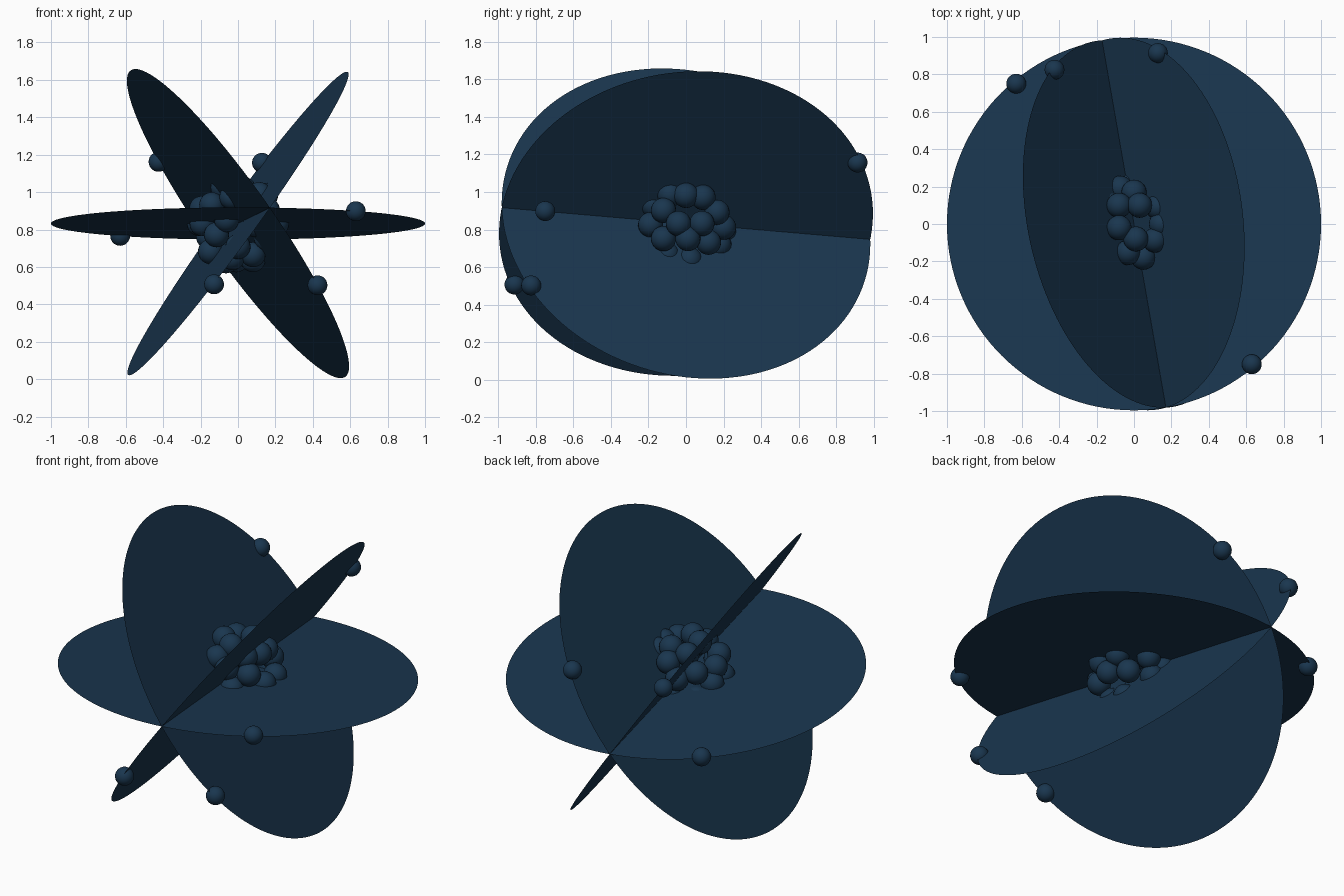
import bpy, math
from mathutils import Vector

if "Cube" in bpy.data.objects:
    bpy.data.objects.remove(bpy.data.objects["Cube"])

CENTRE = Vector((0, 0, 0.832))
navy = bpy.data.materials.new("navy")
navy.diffuse_color = (0.010, 0.037, 0.078, 1)
navy.use_nodes = True
navy.node_tree.nodes["Principled BSDF"].inputs["Base Color"].default_value = navy.diffuse_color


def finish(name, smooth=False):
    ob = bpy.context.object
    ob.name = name
    ob.data.materials.append(navy)
    if smooth:
        bpy.ops.object.shade_smooth()
    return ob


def ball(name, offset, r):
    bpy.ops.mesh.primitive_uv_sphere_add(segments=24, ring_count=14, radius=r,
                                         location=CENTRE + offset)
    return finish(name, True)


# Three filled orbit discs crossing on one shared diameter
normals = [(0, 0.086, 0.996), (0.807, 0.189, 0.565), (-0.807, -0.09, 0.585)]
for i, n in enumerate(normals):
    rot = Vector((0, 0, 1)).rotation_difference(Vector(n)).to_euler()
    bpy.ops.mesh.primitive_circle_add(vertices=128, radius=1, fill_type='NGON',
                                      location=CENTRE, rotation=rot)
    finish(f"orbit_disc_{i + 1}")

# Electrons in opposite pairs on the disc rims
for i, p in enumerate([(0.63, -0.75, 0.066), (0.128, 0.914, 0.325), (-0.425, 0.825, 0.33)]):
    ball(f"electron_{i + 1}a", Vector(p), 0.053)
    ball(f"electron_{i + 1}b", -Vector(p), 0.053)

# Nucleus: particles packed on a shell, the seen ones first, then filler
SHELL = 0.21
right = [(0, .15), (-.12, .07), (.02, .085), (.165, .06), (-.16, .01), (-.04, 0),
         (.085, 0), (.2, -.02), (-.12, -.08), (.01, -.08), (.12, -.1), (-.03, -.14)]
top = [(0, .17), (-.08, .1), (.03, .1), (-.08, -.02), (0, .01), (.09, 0),
       (.01, -.08), (.05, -.14)]


def depth(a, b):
    return math.sqrt(max(SHELL ** 2 - a * a - b * b, 0))


seeds = [Vector((depth(y, z), y, z)) for y, z in right]
seeds += [Vector((x, y, depth(x, y))) for x, y in top]
seeds += [-s for s in seeds]
for k in range(300):
    z = 1 - 2 * (k + 0.5) / 300
    a = k * math.pi * (3 - math.sqrt(5))
    s = math.sqrt(1 - z * z)
    seeds.append(SHELL * Vector((s * math.cos(a), s * math.sin(a), z)))

placed = []
for s in seeds:
    if all((s - q).length > 0.09 for q in placed):
        placed.append(s)
        ball(f"nucleus_particle_{len(placed)}", s, 0.067)
